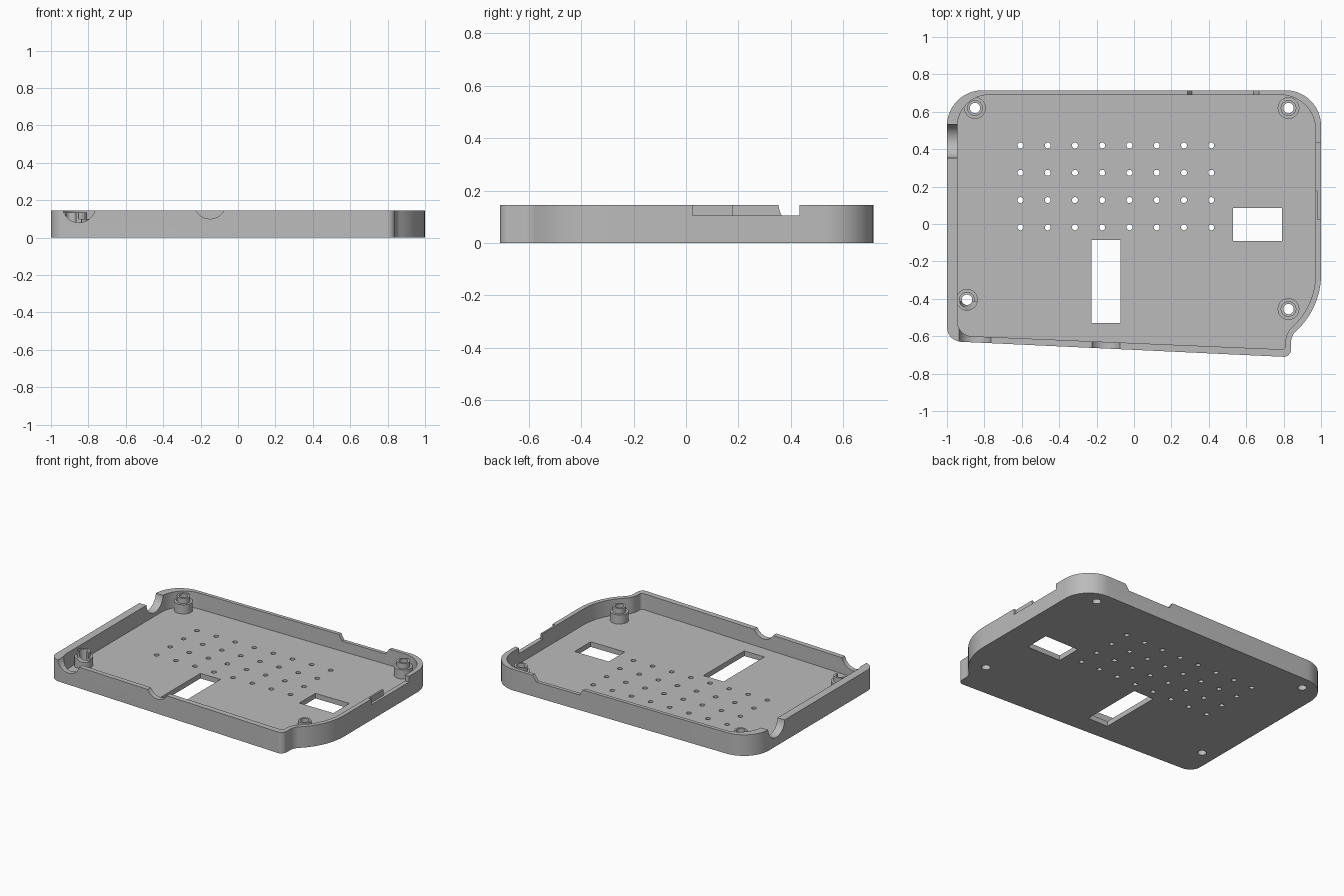
import bpy, bmesh
from math import sin, cos, radians, pi

if "Cube" in bpy.data.objects:
    bpy.data.objects.remove(bpy.data.objects["Cube"], do_unlink=True)

HEIGHT, FLOOR = 0.145, 0.035

grey = bpy.data.materials.new("grey_plastic")
grey.use_nodes = True
grey.diffuse_color = (0.5, 0.5, 0.5, 1)
grey.node_tree.nodes["Principled BSDF"].inputs["Base Color"].default_value = (0.5, 0.5, 0.5, 1)


def arc(cx, cy, r, a0, a1, n=12):
    steps = [radians(a0 + (a1 - a0) * i / n) for i in range(n + 1)]
    return [(cx + r * cos(a), cy + r * sin(a)) for a in steps]


def circle(cx, cy, r, n=32):
    return arc(cx, cy, r, 0, 360, n)[:-1]


def rect(x0, y0, x1, y1):
    return [(x0, y0), (x1, y0), (x1, y1), (x0, y1)]


def add_prism(bm, pts, lo, hi, axis="z"):
    """Extrude a flat outline from lo to hi along an axis."""
    place = {"z": lambda a, b, t: (a, b, t),
             "y": lambda a, b, t: (a, t, b),
             "x": lambda a, b, t: (t, a, b)}[axis]
    low = [bm.verts.new(place(a, b, lo)) for a, b in pts]
    high = [bm.verts.new(place(a, b, hi)) for a, b in pts]
    bm.faces.new(low)
    bm.faces.new(high)
    for i in range(len(pts)):
        j = (i + 1) % len(pts)
        bm.faces.new((low[i], low[j], high[j], high[i]))


def finish(bm, name):
    bmesh.ops.recalc_face_normals(bm, faces=bm.faces)
    mesh = bpy.data.meshes.new(name)
    bm.to_mesh(mesh)
    bm.free()
    mesh.materials.append(grey)
    ob = bpy.data.objects.new(name, mesh)
    bpy.context.scene.collection.objects.link(ob)
    return ob


def solid(name, *prisms):
    bm = bmesh.new()
    for p in prisms:
        add_prism(bm, *p)
    return finish(bm, name)


def activate(ob):
    bpy.ops.object.select_all(action="DESELECT")
    ob.select_set(True)
    bpy.context.view_layer.objects.active = ob


def cut(ob, cutter):
    cutter.hide_render = True
    mod = ob.modifiers.new("cut", "BOOLEAN")
    mod.operation, mod.solver, mod.object = "DIFFERENCE", "EXACT", cutter
    activate(ob)
    bpy.ops.object.modifier_apply(modifier=mod.name)
    bpy.data.objects.remove(cutter, do_unlink=True)


# Outer tray outline and the cavity outline inside the walls
outer = (arc(-0.81, 0.525, 0.19, 90, 180) + arc(-0.92, -0.55, 0.08, 180, 267)
         + arc(0.80, -0.67, 0.04, 267, 360) + arc(0.92, -0.632, 0.08, 180, 132.4)
         + arc(0.59, -0.27, 0.41, -47.6, 0)[1:] + arc(0.81, 0.525, 0.19, 0, 90))
inner = (arc(-0.775, 0.52, 0.17, 90, 180) + arc(-0.865, -0.52, 0.08, 180, 267)
         + arc(0.79, -0.65, 0.02, 267, 360) + arc(0.92, -0.632, 0.11, 180, 132.4)
         + arc(0.59, -0.27, 0.38, -47.6, 0)[1:] + arc(0.785, 0.505, 0.185, 0, 90))
tray = solid("tray", (outer, 0, HEIGHT))
cut(tray, solid("cavity_cutter", (inner, FLOOR, 0.3)))

# Floor openings: vent grid, two windows, screw holes
posts = [("back_right_post", -0.85, 0.62), ("back_left_post", 0.826, 0.62),
         ("front_right_post", -0.893, -0.405), ("front_left_post", 0.826, -0.455)]
openings = [(circle(-0.607 + 0.1457 * i, -0.018 + 0.146 * j, 0.016, 16), -0.1, 0.1)
            for i in range(8) for j in range(4)]
openings += [(rect(0.53, -0.09, 0.79, 0.085), -0.1, 0.1),
             (rect(-0.227, -0.53, -0.073, -0.085), -0.1, 0.1)]
openings += [(circle(x, y, 0.028), -0.1, 0.1) for _, x, y in posts]
cut(tray, solid("floor_cutter", *openings))

# Wall notches: round cable slots, tapered back slot, stepped side slot
cable_slot = (circle(-0.85, 0.168, 0.088, 48), -0.9, -0.415, "y")
side_step = [(0.9, 0.18), (0.982, 0.18), (0.982, 0.025), (1.1, 0.025),
             (1.1, 0.433), (0.9, 0.433)]
back_slot = [(0.31, 0.105), (0.64, 0.105), (0.67, 0.146), (0.67, 0.2),
             (0.285, 0.2), (0.285, 0.146)]
cut(tray, solid("notch_cutter", cable_slot,
                (circle(-0.15, 0.185, 0.085, 48), -0.9, -0.56, "y"),
                (circle(0.443, 0.15, 0.09, 48), -1.1, -0.9, "x"),
                (side_step, 0.105, 0.2),
                (back_slot, 0.66, 0.8, "y")))


# Stepped hollow screw posts
def post(name, x, y, n=32):
    profile = [(0.028, FLOOR), (0.058, FLOOR), (0.058, 0.098),
               (0.042, 0.098), (0.042, 0.135), (0.028, 0.135)]
    bm = bmesh.new()
    rings = [[bm.verts.new((x + r * cos(2 * pi * i / n), y + r * sin(2 * pi * i / n), z))
              for i in range(n)] for r, z in profile]
    for k, ring in enumerate(rings):
        nxt = rings[(k + 1) % len(rings)]
        for i in range(n):
            j = (i + 1) % n
            bm.faces.new((ring[i], ring[j], nxt[j], nxt[i]))
    return finish(bm, name)


parts = [tray]
for name, x, y in posts:
    ob = post(name, x, y)
    if name == "front_right_post":
        # The cable slot also clips the front of this post
        cut(ob, solid("post_cutter", cable_slot))
    parts.append(ob)

for ob in parts:
    activate(ob)
    bpy.ops.object.shade_smooth_by_angle(angle=radians(30))
